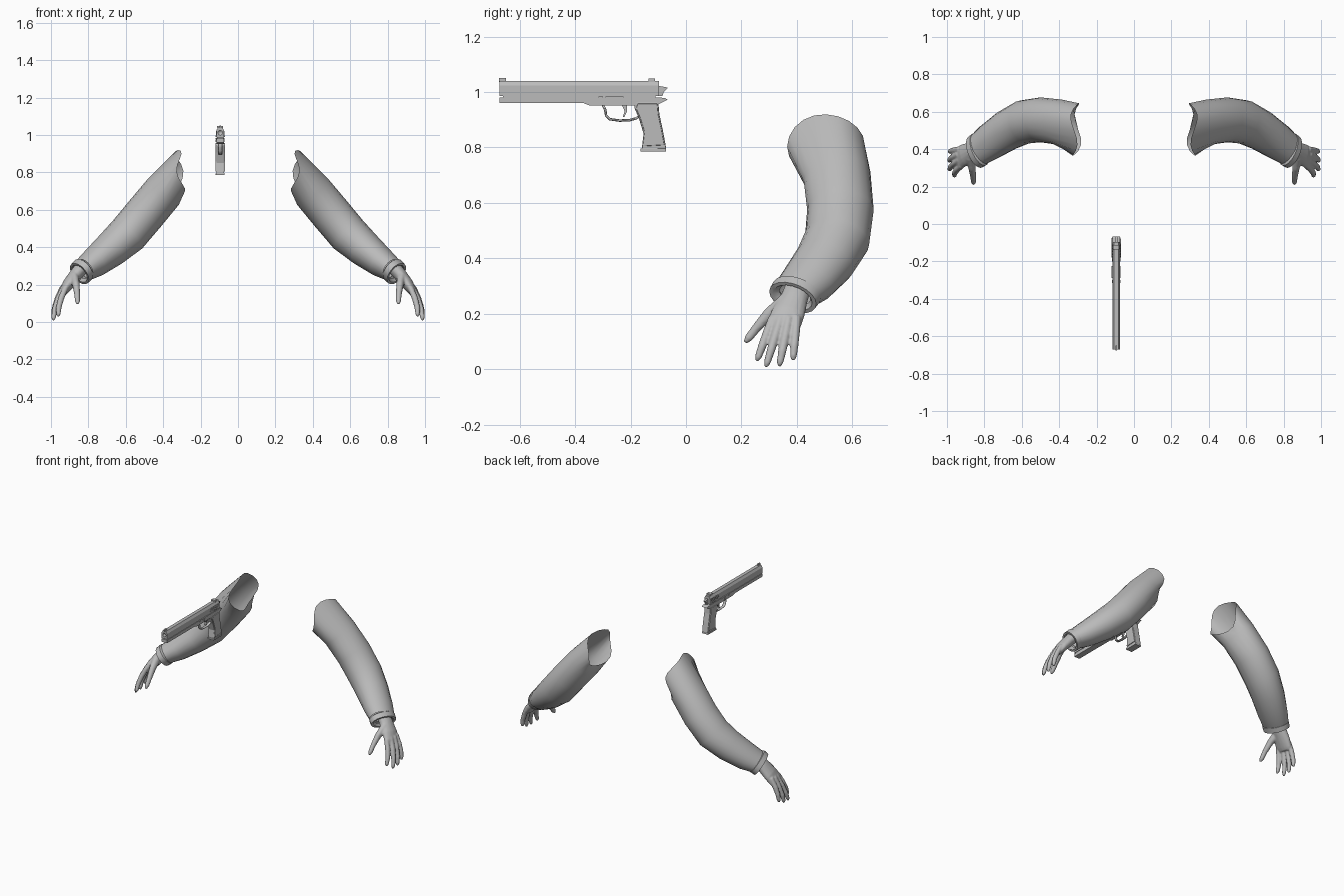
import bpy, bmesh, math
from mathutils import Vector

if "Cube" in bpy.data.objects:
    bpy.data.objects.remove(bpy.data.objects["Cube"])

grey = bpy.data.materials.new("plain_grey")
grey.use_nodes = True
grey.diffuse_color = (0.5, 0.5, 0.5, 1)
grey.node_tree.nodes["Principled BSDF"].inputs["Base Color"].default_value = (0.5, 0.5, 0.5, 1)

GUN_X = -0.095


def finish(bm, name, smooth=True):
    bmesh.ops.recalc_face_normals(bm, faces=bm.faces[:])
    mesh = bpy.data.meshes.new(name)
    for face in bm.faces:
        face.smooth = smooth
    bm.to_mesh(mesh)
    bm.free()
    mesh.materials.append(grey)
    obj = bpy.data.objects.new(name, mesh)
    bpy.context.collection.objects.link(obj)
    return obj


def loft(bm, stations, segs=12, axis=None, start=None, ref=(0, 1, 0), side=1, caps=True, ragged=0):
    """Skin elliptical rings; each station is x, y, z, half width, half depth."""
    centres = [Vector(s[:3]) for s in stations]
    rings = []
    for i, (c, s) in enumerate(zip(centres, stations)):
        t = centres[min(i + 1, len(centres) - 1)] - centres[max(i - 1, 0)]
        if axis:
            t = Vector(axis)
        if start and i == 0:
            t = Vector(start)
        t.normalize()
        a = Vector(ref)
        a = (a - t * a.dot(t)).normalized()
        b = t.cross(a)
        ring = []
        for k in range(segs):
            ang = math.tau * k / segs
            p = c + a * s[3] * math.cos(ang) + b * s[4] * math.sin(ang)
            if i == 0:
                p -= t * ragged * math.cos(3 * ang)
            ring.append(bm.verts.new((p.x * side, p.y, p.z)))
        rings.append(ring)
    for r, q in zip(rings, rings[1:]):
        for k in range(segs):
            n = (k + 1) % segs
            bm.faces.new((r[k], r[n], q[n], q[k]))
    if caps:
        bm.faces.new(rings[0])
        bm.faces.new(rings[-1])


def prism(name, pts, lo, hi, along="x", bevel=0.0):
    """Extrude a (y, z) outline along x, or an (x, z) outline along y."""
    bm = bmesh.new()
    place = (lambda d, p: (GUN_X + d, p[0], p[1])) if along == "x" else (lambda d, p: (GUN_X + p[0], d, p[1]))
    ends = [[bm.verts.new(place(d, p)) for p in pts] for d in (lo, hi)]
    for end in ends:
        bm.faces.new(end)
    for k in range(len(pts)):
        n = (k + 1) % len(pts)
        bm.faces.new((ends[0][k], ends[0][n], ends[1][n], ends[1][k]))
    obj = finish(bm, name, False)
    if bevel:
        mod = obj.modifiers.new("soft_edges", "BEVEL")
        mod.width = bevel
        mod.segments = 2
    return obj


def box(name, y0, y1, z0, z1, half, bevel=0.0):
    return prism(name, [(y0, z0), (y1, z0), (y1, z1), (y0, z1)], -half, half, bevel=bevel)


# Arms: sleeve, cuff and hand on each side
SLEEVE = [
    (.31, .505, .805, .14, .115), (.40, .545, .695, .122, .108),
    (.50, .557, .575, .12, .109), (.59, .545, .468, .118, .108),
    (.68, .50, .388, .11, .096), (.77, .44, .316, .10, .08),
    (.828, .398, .277, .088, .064)]
CUFF = [
    (.82, .403, .284, .08, .058), (.826, .399, .279, .094, .069),
    (.848, .385, .258, .092, .067), (.848, .385, .258, .076, .054),
    (.836, .393, .269, .06, .045)]
PALM = [
    (.83, .405, .295, .048, .038), (.865, .39, .255, .05, .036),
    (.905, .37, .205, .06, .032), (.932, .354, .165, .062, .024),
    (.942, .35, .145, .052, .016)]
# Knuckle and tip of each finger
FINGERS = [
    ((.925, .307, .17), (.96, .255, .03)), ((.937, .337, .17), (.987, .288, .008)),
    ((.942, .368, .17), (.988, .336, .01)), ((.937, .398, .175), (.985, .386, .032))]
THUMB = [
    (.875, .36, .245, .03, .024), (.866, .30, .20, .023, .02),
    (.86, .255, .15, .017, .016), (.858, .225, .112, .015, .014),
    (.858, .213, .097, .007, .007)]

for label, side in (("left", 1), ("right", -1)):
    bm = bmesh.new()
    loft(bm, SLEEVE, segs=20, start=(1, 0, -.1), side=side, caps=False, ragged=.018)
    finish(bm, label + "_sleeve")

    bm = bmesh.new()
    loft(bm, CUFF, segs=20, axis=(.7, -.38, -.58), side=side, caps=False)
    cuff = finish(bm, label + "_cuff")
    cuff.modifiers.new("sharp_rim", "EDGE_SPLIT").split_angle = math.radians(50)

    bm = bmesh.new()
    loft(bm, PALM, segs=16, side=side)
    for base, tip in FINGERS:
        base, tip = Vector(base), Vector(tip)
        path = []
        for f, r in ((-.1, .016), (.3, .0165), (.65, .015), (.9, .0125), (1, .006)):
            p = base.lerp(tip, f)
            p.x += .012 * math.sin(math.pi * max(f, 0))
            path.append((*p, r, r))
        loft(bm, path, side=side)
    loft(bm, THUMB, side=side)
    hand = finish(bm, label + "_hand")
    blend = hand.modifiers.new("blend", "REMESH")
    blend.mode = "VOXEL"
    blend.voxel_size = .005
    blend.use_smooth_shade = True
    soften = hand.modifiers.new("soften", "SMOOTH")
    soften.factor = .5
    soften.iterations = 4

# Pistol slide with chamfered top and a bored muzzle
slide = prism("slide", [(-.021, .986), (.021, .986), (.021, 1.024), (.012, 1.04), (-.012, 1.04), (-.021, 1.024)],
              -.672, -.097, along="y")
bm = bmesh.new()
loft(bm, [(GUN_X, -.72, 1.012, .012, .012), (GUN_X, -.58, 1.012, .012, .012)], segs=20, ref=(1, 0, 0))
bore = finish(bm, "bore_cutter")
bore.hide_render = True
bore.hide_set(True)
cut = slide.modifiers.new("bore", "BOOLEAN")
cut.object = bore
cut.operation = "DIFFERENCE"
cut.solver = "EXACT"

# Frame below the slide
box("slide_groove", -.66, -.11, .978, .99, .017)
prism("frame", [(-.672, .96), (-.37, .96), (-.35, .952), (-.17, .952), (-.1, .955), (-.066, .972),
                (-.075, .978), (-.1, .981), (-.672, .981)], -.0205, .0205)
box("front_sight", -.675, -.65, 1.036, 1.05, .005)
box("rear_sight", -.135, -.112, 1.036, 1.049, .016)
prism("hammer", [(-.1, .985), (-.085, .985), (-.08, 1.0), (-.066, 1.015), (-.075, 1.018), (-.1, 1.022)], -.007, .007)

# Grip with side panels and base
GRIP = [(-.18, .965), (-.10, .965), (-.096, .92), (-.083, .86), (-.071, .795), (-.16, .79),
        (-.153, .85), (-.17, .905), (-.187, .945)]
prism("grip", GRIP, -.021, .021, bevel=.004)
mid = Vector((-.128, .885))
panel = [mid + (Vector(p) - mid) * .88 for p in GRIP]
prism("grip_panels", [(p.x, p.y + .003) for p in panel], -.026, .026, bevel=.003)
box("magazine_base", -.164, -.072, .785, .797, .024, bevel=.002)

# Trigger and its guard
prism("trigger", [(-.232, .955), (-.212, .955), (-.213, .93), (-.222, .91), (-.228, .911), (-.221, .93)], -.006, .006)
guard = [(-.30, .955), (-.291, .935), (-.288, .915), (-.275, .902), (-.24, .897), (-.205, .898), (-.18, .905), (-.165, .915)]
bm = bmesh.new()
loft(bm, [(GUN_X, y, z, .011, .0045) for y, z in guard], segs=8, ref=(1, 0, 0))
finish(bm, "trigger_guard")

# Controls and slanted slide serrations
box("safety_lever", -.155, -.118, .99, .998, .025)
box("slide_stop", -.29, -.225, .975, .983, .024)
box("takedown_lever", -.315, -.3, .97, .984, .0235)
box("magazine_button", -.268, -.256, .962, .974, .024)
for k in range(6):
    y = -.2 + k * .015
    prism("serration_%d" % (k + 1), [(y, .998), (y + .005, .998), (y + .02, 1.022), (y + .015, 1.022)], -.0235, .0235)
